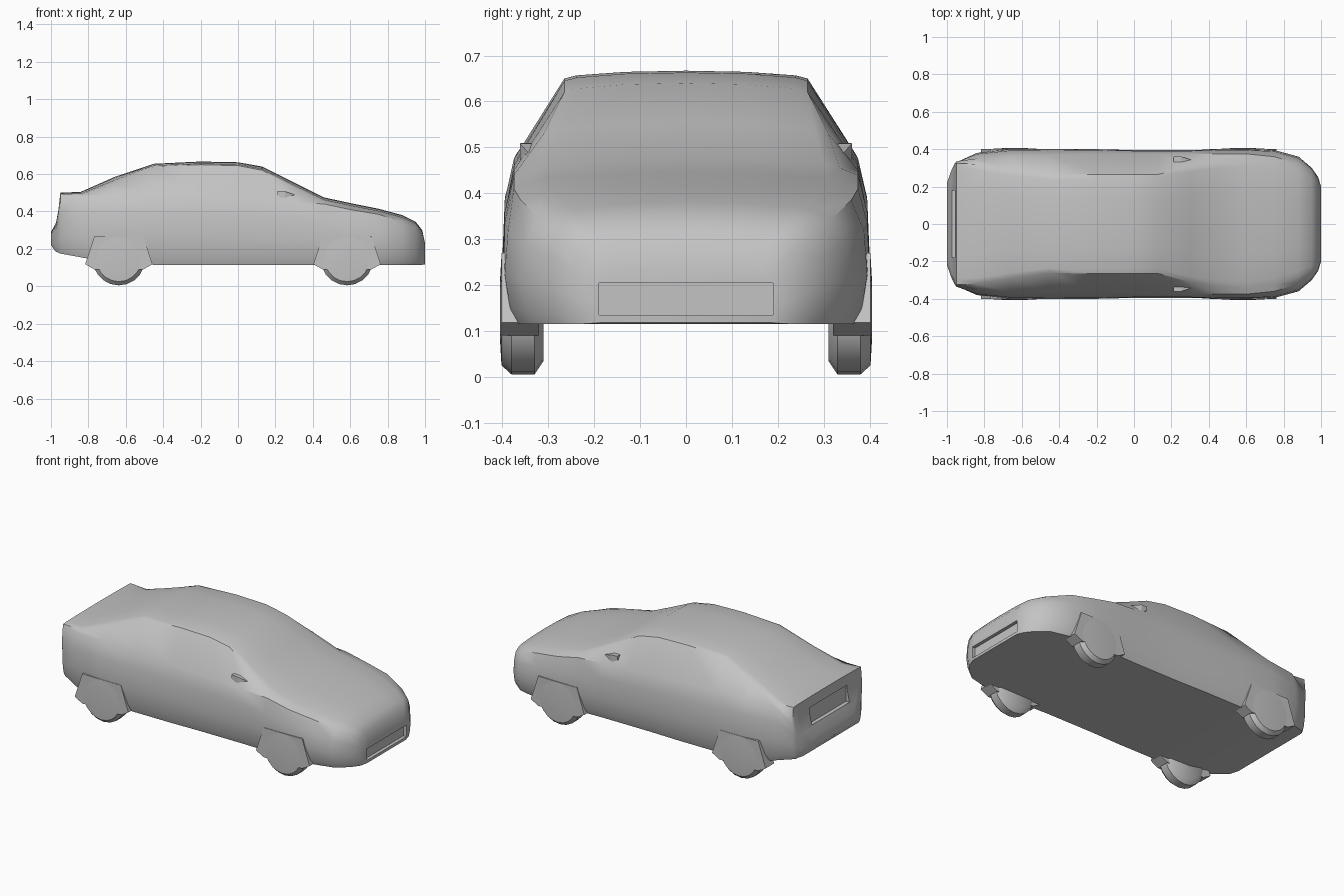
import bpy, bmesh, math

if "Cube" in bpy.data.objects:
    bpy.data.objects.remove(bpy.data.objects["Cube"], do_unlink=True)

paint = bpy.data.materials.new("plain grey")
paint.use_nodes = True
paint.diffuse_color = (0.55, 0.55, 0.55, 1)
paint.node_tree.nodes["Principled BSDF"].inputs["Base Color"].default_value = paint.diffuse_color


def activate(obj):
    bpy.ops.object.select_all(action='DESELECT')
    obj.select_set(True)
    bpy.context.view_layer.objects.active = obj


def finish(name, bm, smooth_angle=35):
    """Turn a bmesh into a named, shaded object."""
    bmesh.ops.recalc_face_normals(bm, faces=bm.faces[:])
    mesh = bpy.data.meshes.new(name)
    bm.to_mesh(mesh)
    bm.free()
    mesh.materials.append(paint)
    obj = bpy.data.objects.new(name, mesh)
    bpy.context.collection.objects.link(obj)
    activate(obj)
    if smooth_angle:
        bpy.ops.object.shade_smooth_by_angle(angle=math.radians(smooth_angle))
    return obj


def loft(name, rings, smooth_angle=35):
    """Skin closed rings of equal length and cap both ends."""
    bm = bmesh.new()
    loops = [[bm.verts.new(co) for co in ring] for ring in rings]
    count = len(loops[0])
    for a, b in zip(loops, loops[1:]):
        for i in range(count):
            j = (i + 1) % count
            bm.faces.new((a[i], a[j], b[j], b[i]))
    bm.faces.new(loops[0])
    bm.faces.new(loops[-1])
    return finish(name, bm, smooth_angle)


def mix(a, b, t):
    return a + (b - a) * t


def body_ring(x, bottom, width, belt_z, belt_y, edge_z, edge_y, top):
    """Cross-section: floor, sill, flank, belt line, roof edge, crown."""
    half = [(width * 0.93, bottom),
            (width * 0.97, mix(bottom, belt_z, 0.12)),
            (width, mix(bottom, belt_z, 0.4)),
            (mix(width, belt_y, 0.2), mix(bottom, belt_z, 0.75)),
            (belt_y, belt_z),
            (edge_y, edge_z),
            (edge_y * 0.9, mix(edge_z, top, 0.4)),
            (edge_y * 0.5, mix(edge_z, top, 0.85))]
    right = [(x, -y, z) for y, z in reversed(half)]
    left = [(x, y, z) for y, z in half]
    return [(x, 0, bottom)] + left + [(x, 0, top)] + right


# Body stations from tail to nose
stations = [
    (-1.0, .22, .22, .255, .22, .28, .2, .29),
    (-.975, .185, .29, .3, .29, .32, .27, .335),
    (-.96, .18, .315, .36, .32, .4, .31, .41),
    (-.95, .175, .33, .4, .335, .495, .325, .5),
    (-.84, .155, .38, .48, .35, .49, .32, .505),
    (-.66, .12, .4, .49, .365, .555, .29, .585),
    (-.45, .115, .4, .485, .37, .64, .262, .655),
    (-.2, .115, .4, .475, .375, .65, .265, .667),
    (0, .115, .395, .465, .375, .645, .265, .663),
    (.13, .115, .395, .46, .375, .62, .265, .64),
    (.3, .115, .395, .45, .375, .53, .31, .555),
    (.46, .115, .4, .44, .375, .455, .335, .475),
    (.6, .115, .4, .41, .375, .425, .34, .445),
    (.75, .115, .395, .385, .36, .395, .32, .415),
    (.88, .115, .36, .345, .32, .36, .28, .38),
    (.95, .115, .3, .31, .28, .33, .25, .345),
    (.985, .115, .25, .27, .23, .29, .21, .3),
    (1.0, .118, .2, .21, .19, .225, .18, .23)]
body = loft("body", [body_ring(*s) for s in stations])


def box_ring(x, y0, y1, z0, z1):
    return [(x, y0, z0), (x, y1, z0), (x, y1, z1), (x, y0, z1)]


def recess(x0, x1, *span):
    """Cut a shallow box-shaped recess into the body."""
    cutter = loft("recess_cutter", [box_ring(x0, *span), box_ring(x1, *span)], 0)
    cutter.hide_render = True
    cut = body.modifiers.new("recess", 'BOOLEAN')
    cut.operation = 'DIFFERENCE'
    cut.solver = 'EXACT'
    cut.object = cutter
    activate(body)
    bpy.ops.object.modifier_apply(modifier=cut.name)
    bpy.data.objects.remove(cutter, do_unlink=True)


# Lower air intake and rear plate recess
recess(.98, 1.1, -.19, .19, .135, .205)
recess(-1.1, -.95, -.18, .18, .34, .44)


def disc_ring(cx, y, radius, cz, sides=20):
    return [(cx + radius * math.cos(a), y, cz + radius * math.sin(a))
            for a in (math.tau * i / sides for i in range(sides))]


# Wheels and the flared arch skirts around them
wheel_profile = [(.31, .11), (.33, .14), (.38, .14), (.402, .12), (.405, .07)]
skirt = [(-.18, .118), (-.13, .09), (.13, .09), (.18, .118), (.13, .27), (-.13, .27)]
for end, cx in (("rear", -.637), ("front", .583)):
    for side, s in (("left", 1), ("right", -1)):
        loft(f"{end}_{side}_wheel",
             [disc_ring(cx, s * y, r, .145) for y, r in wheel_profile])
        loft(f"{end}_{side}_arch",
             [[(cx + x, s * y, z) for x, z in skirt] for y in (.32, .402)], 25)

# Door mirrors, tapering forward
for side, s in (("left", 1), ("right", -1)):
    loft(f"{side}_mirror",
         [box_ring(.21, s * .32, s * .36, .485, .51),
          box_ring(.25, s * .305, s * .362, .465, .508),
          box_ring(.33, s * .31, s * .335, .46, .48)], 0)
